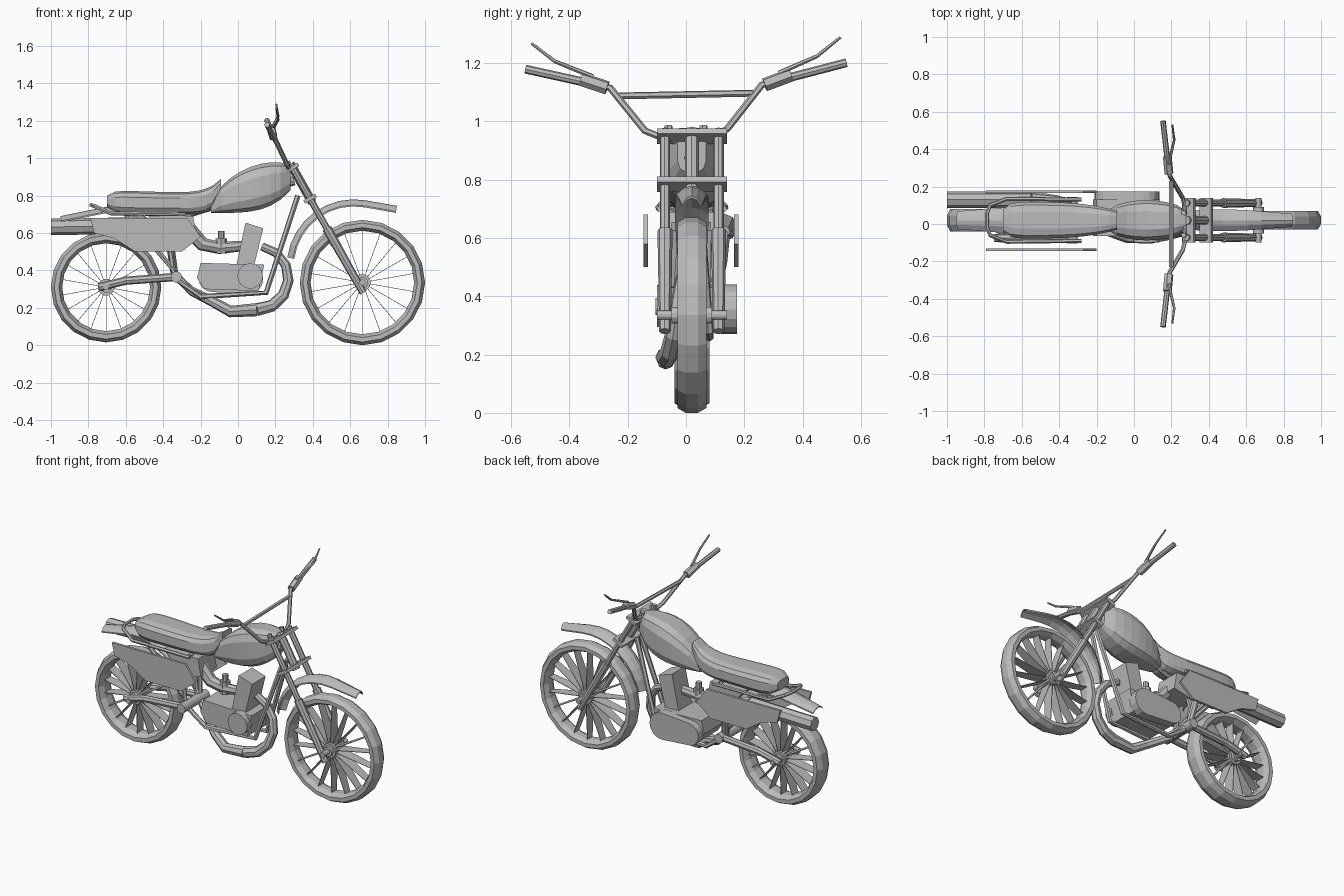
import bpy, bmesh
from math import sin, cos, pi, tau, radians
from mathutils import Vector

if "Cube" in bpy.data.objects:
    bpy.data.objects.remove(bpy.data.objects["Cube"])

grey = bpy.data.materials.new("plain_grey")
grey.use_nodes = True
grey.diffuse_color = (0.5, 0.5, 0.5, 1)
grey.node_tree.nodes["Principled BSDF"].inputs["Base Color"].default_value = grey.diffuse_color

# Anchor points of the bike
MID = 0.02
FRONT_AXLE = Vector((0.665, MID, 0.335))
REAR_AXLE = Vector((-0.705, MID, 0.31))
PIVOT = Vector((-0.33, MID, 0.365))
FORK_TOP = Vector((0.28, MID, 0.97))
FORK_FOOT = Vector((0.67, MID, 0.28))
ACROSS = Vector((0, 1, 0))


def finish(name, bm):
    bmesh.ops.recalc_face_normals(bm, faces=bm.faces)
    mesh = bpy.data.meshes.new(name)
    bm.to_mesh(mesh)
    bm.free()
    mesh.materials.append(grey)
    bpy.context.collection.objects.link(bpy.data.objects.new(name, mesh))


def add_loft(bm, rings, closed=False):
    """Skin a row of rings, capping the ends unless the row is closed."""
    rows = [[bm.verts.new(point) for point in ring] for ring in rings]
    following = rows[1:] + rows[:1] if closed else rows[1:]
    for row, other in zip(rows, following):
        for i in range(len(row)):
            bm.faces.new((row[i - 1], row[i], other[i], other[i - 1]))
    if not closed:
        bm.faces.new(rows[0])
        bm.faces.new(rows[-1])


def loft(name, rings, closed=False):
    bm = bmesh.new()
    add_loft(bm, rings, closed)
    finish(name, bm)


def tube(name, path, radius, end_radius=None, sides=8):
    """Round tube along a path, tapering evenly if an end radius is given."""
    path = [Vector(point) for point in path]
    last = len(path) - 1
    end_radius = end_radius or radius
    normal, rings = None, []
    for i, point in enumerate(path):
        along = (path[min(i + 1, last)] - path[max(i - 1, 0)]).normalized()
        normal = normal - along * normal.dot(along) if normal else along.orthogonal()
        normal.normalize()
        side = along.cross(normal)
        size = radius + (end_radius - radius) * i / last
        turns = [tau * k / sides for k in range(sides)]
        rings.append([point + size * (normal * cos(a) + side * sin(a)) for a in turns])
    loft(name, rings)


def pair(name, path, radius, end_radius=None, sides=8, roll=0, mid=MID):
    """The same tube on both sides; y is the distance from the centre plane."""
    for label, sign in (("right_", -1), ("left_", 1)):
        points = [(x, mid + sign * y, z + roll * sign * y) for x, y, z in path]
        tube(label + name, points, radius, end_radius, sides)


def axle(name, centre, half_length, radius, sides=12):
    tube(name, [centre - ACROSS * half_length, centre + ACROSS * half_length], radius, sides=sides)


def prism(name, outline, near, far):
    loft(name, [[(x, y, z) for x, z in outline] for y in (near, far)])


def arc(x, z, radius, start, end, steps=8):
    turns = [radians(start + (end - start) * k / steps) for k in range(steps + 1)]
    return [(x + radius * cos(a), z + radius * sin(a)) for a in turns]


def shell(name, start, end, bottom, top, width, steps, sides=12):
    """Rounded body whose bottom, top and half width are rules of t."""
    rings = []
    for step in range(steps + 1):
        t = step / steps
        x, low, high = start + (end - start) * t, bottom(t), top(t)
        ring = []
        for k in range(sides):
            a = tau * (k + 0.5) / sides
            # squarish oval section
            u, v = [abs(f) ** 0.6 * (1 if f > 0 else -1) for f in (cos(a), sin(a))]
            ring.append((x, MID + width(t) * u, (low + high) / 2 + (high - low) / 2 * v))
        rings.append(ring)
    loft(name, rings)


def mudguard(name, path, width, drop):
    """Thin arched strip with lowered edges and narrowed ends."""
    last = len(path) - 1
    rings = []
    for i, (x, z) in enumerate(path):
        (ax, az), (bx, bz) = path[max(i - 1, 0)], path[min(i + 1, last)]
        out = Vector((az - bz, 0, bx - ax)).normalized()
        if name.startswith("rear"):
            out.negate()
        half = width * (0.6 + 0.4 * abs(sin(pi * i / last)) ** 0.5)
        across = [k / 2 for k in range(-2, 3)]
        centre = Vector((x, MID, z))
        upper = [centre + ACROSS * half * u - out * drop * u * u for u in across]
        rings.append(upper + [point - out * 0.008 for point in reversed(upper)])
    loft(name, rings)


def wheel(name, centre, radius, width, depth, blades=18, segments=20):
    # octagonal tyre section turned about the axle
    swell = 1 / cos(pi / 8)
    rings = []
    for k in range(segments):
        a = tau * k / segments
        out = Vector((cos(a), 0, sin(a)))
        ring = []
        for j in range(8):
            b = tau * (j + 0.5) / 8
            reach = radius - depth / 2 + depth / 2 * swell * cos(b)
            ring.append(centre + out * reach + ACROSS * width / 2 * swell * sin(b))
        rings.append(ring)
    loft(name + "_tyre", rings, closed=True)
    # hub barrel and flanges
    axle(name + "_hub", centre, 0.07, 0.03)
    axle(name + "_hub_flange", centre, 0.05, 0.045)
    # flat blade spokes
    bm = bmesh.new()
    for k in range(blades):
        a = tau * (k + 0.5) / blades
        out, thick = Vector((cos(a), 0, sin(a))), Vector((-sin(a), 0, cos(a))) * 0.0015
        inner, outer = centre + out * 0.03, centre + out * (radius - depth + 0.005)
        hub_half, rim_half = ACROSS * 0.04, ACROSS * width / 4
        blade = [inner - hub_half, outer - rim_half, outer + rim_half, inner + hub_half]
        add_loft(bm, [[p - thick for p in blade], [p + thick for p in blade]])
    finish(name + "_spokes", bm)


wheel("front_wheel", FRONT_AXLE, radius=0.335, width=0.1, depth=0.058)
wheel("rear_wheel", REAR_AXLE, radius=0.295, width=0.12, depth=0.06)
axle("front_axle", FRONT_AXLE, 0.12, 0.016)
axle("rear_axle", REAR_AXLE, 0.12, 0.016)

# Fuel tank and seat
shell("fuel_tank", -0.145, 0.28, steps=8,
      bottom=lambda t: 0.705 + 0.12 * t ** 4,
      top=lambda t: 0.75 + 0.23 * sin(pi * t / 1.6) ** 0.6,
      width=lambda t: 0.05 + 0.06 * abs(sin(pi * t)) ** 0.6)
shell("seat", -0.7, -0.09, steps=14,
      bottom=lambda t: 0.7 + 0.12 * t ** 16 + 0.04 * (1 - t) ** 20,
      top=lambda t: 0.83 - 0.02 * t + 0.08 * t ** 8 - 0.03 * (1 - t) ** 20,
      width=lambda t: 0.1 - 0.05 * t ** 4 - 0.04 * (1 - t) ** 20)

# Mudguards follow the wheels and run out straight
mudguard("front_mudguard", arc(0.62, 0.42, 0.36, 172, 80) + [(0.85, 0.745)], 0.058, 0.03)
mudguard("rear_mudguard", arc(-0.68, 0.38, 0.36, 30, 95) + [(-0.95, 0.69)], 0.08, 0.025)

# Side panels and air box
panel = [(-0.79, 0.68), (-0.27, 0.68), (-0.2, 0.58), (-0.3, 0.5), (-0.55, 0.5), (-0.66, 0.57), (-0.77, 0.6)]
prism("right_side_panel", panel, -0.145, -0.13)
prism("left_side_panel", panel, 0.165, 0.18)
prism("air_box", [(-0.48, 0.69), (-0.24, 0.69), (-0.22, 0.58), (-0.36, 0.55)], -0.06, 0.1)

# Engine
prism("crankcase", [(-0.2, 0.44), (-0.22, 0.36), (-0.18, 0.3), (0.11, 0.29), (0.14, 0.43)], -0.065, 0.13)
prism("cylinder_block", [(-0.01, 0.42), (0.04, 0.655), (0.135, 0.625), (0.085, 0.42)], -0.05, 0.085)
prism("right_engine_cover", arc(0.065, 0.37, 0.068, 0, 350, 16), -0.1, -0.05)
prism("left_engine_cover", arc(0.05, 0.355, 0.085, -90, 90) + arc(-0.14, 0.355, 0.07, 90, 270), 0.12, 0.175)
tube("intake_pipe", [(-0.28, 0, 0.64), (-0.19, 0, 0.54), (-0.1, 0, 0.52), (0.02, 0, 0.53)], 0.042, 0.028)
tube("carburettor", [(-0.09, 0, 0.49), (-0.09, 0, 0.57)], 0.03)
tube("carburettor_cap", [(-0.09, 0, 0.57), (-0.09, 0, 0.61)], 0.018)

# Exhaust sweeps under the engine and crosses to the left silencer
sweep = arc(0.1, 0.36, 0.17, 80, -90, 6)
tube("exhaust_header", [(x, 0.01 - 0.013 * i, z) for i, (x, z) in enumerate(sweep)], 0.022, 0.035)
tube("exhaust_belly", [(0.1, -0.07, 0.19), (-0.04, -0.07, 0.18), (-0.13, -0.04, 0.23), (-0.25, 0.04, 0.29)],
     0.035, 0.024)
tube("exhaust_riser", [(-0.25, 0.04, 0.29), (-0.34, 0.09, 0.38), (-0.36, 0.12, 0.52), (-0.42, 0.13, 0.62)], 0.022)
tube("silencer_cone", [(-0.4, 0.13, 0.62), (-0.55, 0.13, 0.64)], 0.022, 0.044)
tube("silencer", [(-0.55, 0.13, 0.64), (-1, 0.13, 0.632)], 0.044)

# Frame and swingarm
pair("frame_cradle", [(0.32, 0.02, 0.8), (0.15, 0.06, 0.28), (-0.2, 0.06, 0.26), (-0.34, 0.06, 0.36),
                      (-0.36, 0.06, 0.5), (-0.3, 0.06, 0.7)], 0.015, sides=6)
pair("seat_stay", [(-0.34, 0.06, 0.4), (-0.6, 0.08, 0.7)], 0.014, sides=6)
pair("swingarm", [REAR_AXLE + Vector((-0.04, 0.075, 0)), (-0.6, 0.095, 0.345), PIVOT + ACROSS * 0.075], 0.022)
axle("swingarm_pivot", PIVOT, 0.125, 0.03)
tube("backbone", [(0.3, MID, 0.88), (-0.32, MID, 0.69)], 0.025)

# Fork legs, yokes and steering column
for label, sign in (("right", -1), ("left", 1)):
    top, foot = [p + ACROSS * sign * 0.092 for p in (FORK_TOP, FORK_FOOT)]
    tube(label + "_fork_stanchion", [top, top.lerp(foot, 0.6)], 0.018)
    tube(label + "_fork_slider", [top.lerp(foot, 0.5), foot], 0.026, 0.02)
for name, place in (("upper_yoke", 0.03), ("lower_yoke", 0.27)):
    centre = FORK_TOP.lerp(FORK_FOOT, place)
    forward = (FORK_FOOT - FORK_TOP).cross(ACROSS).normalized() * 0.036
    down = (FORK_FOOT - FORK_TOP).normalized() * 0.01
    corners = [centre + forward - down, centre + forward + down, centre - forward + down, centre - forward - down]
    prism(name, [(p.x, p.z) for p in corners], MID - 0.12, MID + 0.12)
tube("steering_column", [FORK_TOP, FORK_TOP.lerp(FORK_FOOT, 0.3)], 0.024)
pair("bar_clamp", [(0.275, 0.06, 0.93), (0.265, 0.06, 0.985)], 0.014, sides=6, mid=0)

# Rail looping round the back of the seat
rail = [(-0.28, 0.11, 0.7), (-0.68, 0.115, 0.705), (-0.77, 0.08, 0.745), (-0.785, 0.04, 0.75)]
tube("seat_rail", [(x, MID + y, z) for x, y, z in rail] + [(x, MID - y, z) for x, y, z in reversed(rail)],
     0.011, sides=6)

# Handlebar with a slight roll, brace, grips and levers
controls = dict(roll=0.02, mid=0)
pair("handlebar", [(0.27, 0, 0.953), (0.27, 0.1, 0.953), (0.26, 0.14, 0.97), (0.19, 0.26, 1.12),
                   (0.178, 0.36, 1.145)], 0.012, sides=6, **controls)
pair("handlebar_brace", [(0.2, 0, 1.092), (0.2, 0.23, 1.092)], 0.012, sides=6, **controls)
pair("grip", [(0.178, 0.35, 1.142), (0.155, 0.55, 1.19)], 0.015, **controls)
pair("lever_housing", [(0.187, 0.27, 1.12), (0.178, 0.36, 1.152)], 0.024, sides=6, **controls)
pair("lever", [(0.185, 0.32, 1.16), (0.215, 0.45, 1.215), (0.205, 0.53, 1.278)], 0.009, 0.005, sides=6, **controls)
